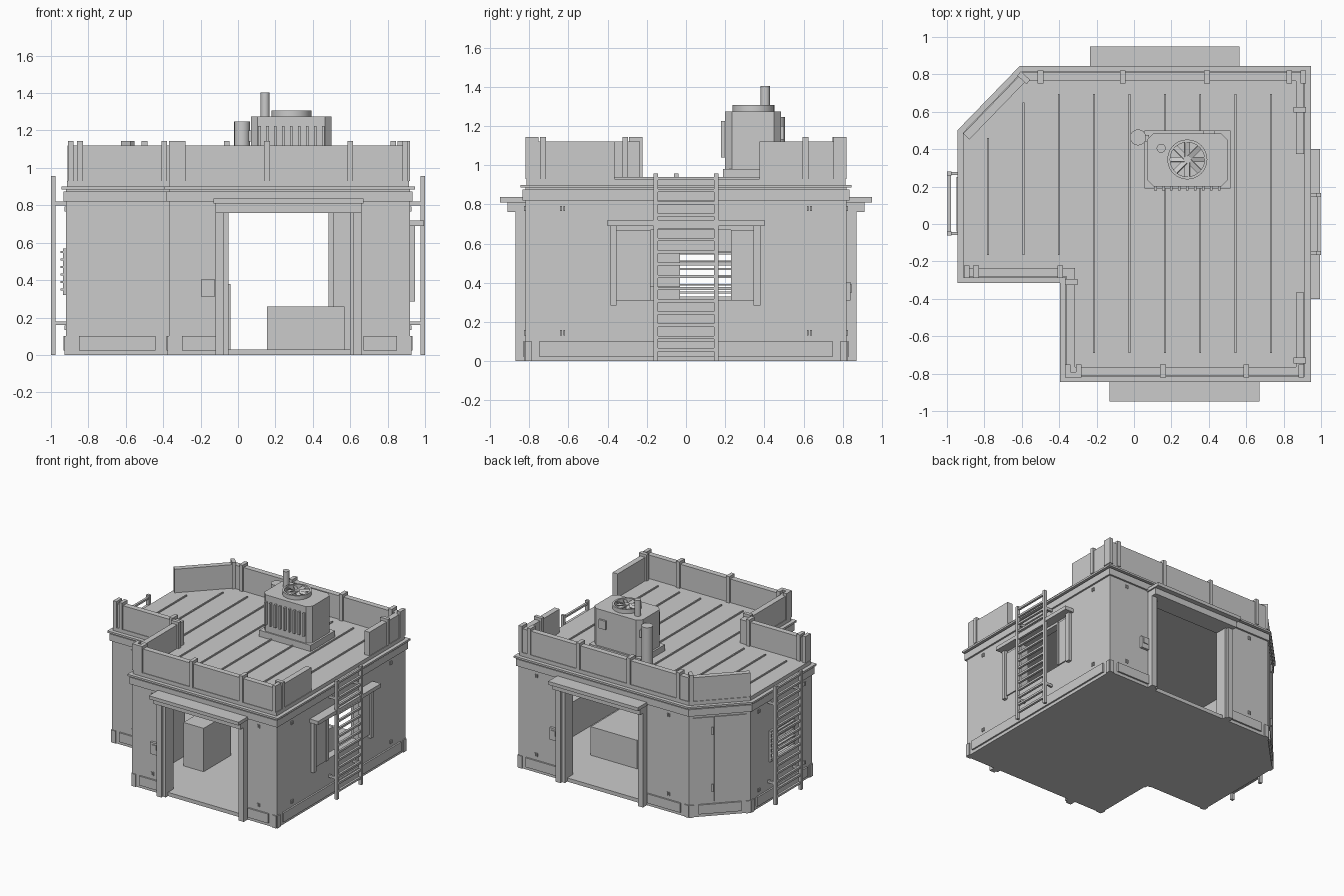
import bpy, bmesh, math
from mathutils import Matrix, Vector

cube = bpy.data.objects.get("Cube")
if cube:
    bpy.data.objects.remove(cube, do_unlink=True)

grey = bpy.data.materials.new("plain_grey")
grey.use_nodes = True
COLOUR = (0.6, 0.6, 0.6, 1)
grey.diffuse_color = COLOUR
grey.node_tree.nodes["Principled BSDF"].inputs["Base Color"].default_value = COLOUR

# Footprint, counter-clockwise, and the name of each of its edges
FOOT = [Vector(p) for p in ((-.92, -.29), (-.37, -.29), (-.37, -.82), (.92, -.82),
                            (.92, .82), (-.6, .82), (-.92, .49))]
NOTCH, RETURN, FRONT, RIGHT, BACK, CHAMFER, LEFT = range(len(FOOT))
THICK = .06
WALL_TOP = .9
DECK = .93


def finish(name, bm, smooth=False):
    bmesh.ops.recalc_face_normals(bm, faces=bm.faces)
    mesh = bpy.data.meshes.new(name)
    bm.to_mesh(mesh)
    bm.free()
    mesh.materials.append(grey)
    obj = bpy.data.objects.new(name, mesh)
    bpy.context.collection.objects.link(obj)
    if smooth:
        bpy.ops.object.select_all(action='DESELECT')
        obj.select_set(True)
        bpy.context.view_layer.objects.active = obj
        bpy.ops.object.shade_smooth_by_angle(angle=math.radians(40))
    return obj


def edge(i):
    """Start, unit direction, outward normal and length of a footprint edge."""
    a, b = FOOT[i], FOOT[(i + 1) % len(FOOT)]
    d = (b - a).normalized()
    return a, d, Vector((d.y, -d.x)), (b - a).length


def frame(i):
    a, d, n, _ = edge(i)
    return Matrix(((d.x, n.x, 0, a.x), (d.y, n.y, 0, a.y), (0, 0, 1, 0), (0, 0, 0, 1)))


def boxes(name, items, side=None):
    """Boxes (x0, x1, y0, y1, z0, z1); on a wall x runs along it and y points outward."""
    bm = bmesh.new()
    place = Matrix() if side is None else frame(side)
    for x0, x1, y0, y1, z0, z1 in items:
        m = Matrix.Translation(((x0 + x1) / 2, (y0 + y1) / 2, (z0 + z1) / 2))
        m = m @ Matrix.Diagonal((x1 - x0, y1 - y0, z1 - z0, 1))
        bmesh.ops.create_cube(bm, size=1, matrix=place @ m)
    return finish(name, bm)


def prism(name, points, z0, z1):
    bm = bmesh.new()
    face = bm.faces.new([bm.verts.new((p[0], p[1], z0)) for p in points])
    up = bmesh.ops.extrude_face_region(bm, geom=[face])["geom"]
    bmesh.ops.translate(bm, vec=(0, 0, z1 - z0),
                        verts=[v for v in up if isinstance(v, bmesh.types.BMVert)])
    return finish(name, bm)


def grown(offset):
    """Footprint with every edge moved outward."""
    out = []
    for i, p in enumerate(FOOT):
        n, m = edge(i - 1)[2] if i else edge(len(FOOT) - 1)[2], edge(i)[2]
        out.append(p + (n + m) * offset / (1 + n.dot(m)))
    return out


def tube(name, x, y, r, z0, z1, sides=16):
    bm = bmesh.new()
    bmesh.ops.create_cone(bm, cap_ends=True, segments=sides, radius1=r, radius2=r, depth=z1 - z0,
                          matrix=Matrix.Translation((x, y, (z0 + z1) / 2)))
    return finish(name, bm, True)


# Walls with their openings (start, end, sill, head)
openings = {FRONT: (.32, .97, .03, .76), BACK: (.435, 1.085, .03, .76),
            RIGHT: (.61, 1.07, .31, .67), LEFT: (.25, .52, .33, .56)}
for i in range(len(FOOT)):
    length = edge(i)[3] + (THICK if i == NOTCH else 0)
    if i in openings:
        a, b, low, high = openings[i]
        parts = [(0, a, -THICK, 0, 0, WALL_TOP), (b, length, -THICK, 0, 0, WALL_TOP),
                 (a, b, -THICK, 0, 0, low), (a, b, -THICK, 0, high, WALL_TOP)]
    else:
        parts = [(0, length, -THICK, 0, 0, WALL_TOP)]
    boxes(f"wall_{i}", parts, i)

# Floor, roof deck and cornice
prism("floor", grown(-.003), 0, .03)
prism("roof_deck", grown(-.005), .87, DECK)
prism("cornice_lower", grown(.014), .82, .875)
prism("cornice_upper", grown(.025), .885, .9)

# Skirting and corner feet
for i in range(len(FOOT)):
    length = edge(i)[3]
    runs = [(.07, length - .07)]
    if i in (FRONT, BACK):
        a, b = openings[i][:2]
        runs = [(.07, a - .07), (b + .07, length - .07)]
    boxes(f"skirting_{i}", [(a, b, 0, .013, .025, .1) for a, b in runs], i)
    boxes(f"corner_feet_{i}", [(0, .035, -.02, .008, 0, .1),
                               (length - .035, length, -.02, .008, 0, .1)], i)

# Doorways: posts, jambs, lintel and canopy
for i, label in ((FRONT, "front"), (BACK, "back")):
    a, b, _, top = openings[i]
    boxes(label + "_door_posts", [(a - .07, a - .025, 0, .05, 0, top),
                                  (b + .015, b + .06, 0, .05, 0, top)], i)
    boxes(label + "_door_jambs", [(a - .025, a, -.07, .03, 0, top),
                                  (b, b + .015, -.07, .03, 0, top)], i)
    boxes(label + "_door_lintel", [(a - .07, b + .06, -.07, .09, top, .81)], i)
    boxes(label + "_door_canopy", [(a - .08, b + .07, 0, .13, .81, .837)], i)
    k = a - .11
    boxes(label + "_door_control", [(k - .035, k + .035, 0, .02, .31, .405),
                                    (k - .02, k + .02, .02, .026, .35, .39)], i)

# Small paired wall clips, placed along each wall
clips = {NOTCH: (.185,), FRONT: (.185, 1.13), RIGHT: (.19, 1.45), BACK: (.16, 1.34), LEFT: (.1, .68)}
for i, spots in clips.items():
    boxes(f"wall_clips_{i}", [(s + o - .004, s + o + .004, 0, .008, z - .013, z + .013)
                              for s in spots for o in (-.008, .008) for z in (.145, .78)], i)

# Service panel on the chamfered wall
boxes("chamfer_panel", [(.03, .18, 0, .008, .12, .8), (.188, .43, 0, .008, .12, .8)], CHAMFER)
boxes("chamfer_handle", [(.165, .18, .008, .02, .2, .26), (.165, .18, .008, .02, .66, .72)], CHAMFER)

# Right window: hood, posts and side panels
boxes("window_hood", [(.42, 1.22, 0, .075, .69, .72)], RIGHT)
boxes("window_posts", [(.435, .465, 0, .027, .285, .69), (1.165, 1.2, 0, .027, .285, .69)], RIGHT)
boxes("window_panels", [(.465, .61, 0, .01, .31, .67), (1.07, 1.165, 0, .01, .31, .67)], RIGHT)
boxes("window_frame", [(.61, .64, -.05, .016, .31, .67), (1.05, 1.07, -.05, .016, .31, .67)], RIGHT)

# Left vent: frame and bars
boxes("vent_frame", [(.235, .25, 0, .015, .32, .57), (.52, .535, 0, .015, .32, .57),
                     (.25, .52, 0, .015, .56, .57), (.25, .52, 0, .015, .32, .33)], LEFT)
boxes("vent_bars", [(.24, .53, .01, .03, z, z + .01)
                    for z in (.345 + .04 * k for k in range(6))], LEFT)

# Ladders on both sides
for i, label, mid, half in ((RIGHT, "right", .82, .155), (LEFT, "left", .38, .16)):
    boxes(label + "_ladder_rails", [(mid + q * half - .011, mid + q * half + .011, .055, .08, 0, .957)
                                    for q in (-1, 1)], i)
    boxes(label + "_ladder_rungs", [(mid - half, mid + half, .058, .076, z, z + .016)
                                    for z in (.05 + .0625 * k for k in range(15))], i)
    boxes(label + "_ladder_brackets", [(mid + q * half - .008, mid + q * half + .008, 0, .06, z, z + .02)
                                       for q in (-1, 1) for z in (.16, .8)], i)

# Parapet runs (wall, start, end, post positions)
chamfer_len = edge(CHAMFER)[3]
parapets = [(NOTCH, .01, .605, (.025, .075, .525)), (RETURN, -.055, .52, (.02, .515)),
            (FRONT, .01, 1.28, (.015, .075, .525, .97, 1.265)), (RIGHT, .01, .455, (.09,)),
            (RIGHT, 1.195, 1.63, (1.43,)), (BACK, .01, 1.52, (.015, .09, .53, .98, 1.42)),
            (CHAMFER, 0, chamfer_len, (.02,))]
for n, (i, a, b, posts) in enumerate(parapets):
    boxes(f"parapet_{n}", [(a, b, -.055, -.01, DECK, 1.12)], i)
    boxes(f"parapet_posts_{n}", [(s - .015, s + .015, -.068, 0, DECK, 1.143) for s in posts], i)

# Roof ribs
ribs = []
for k in range(9):
    x = -.78 + .189 * k
    low = -.165 if k < 3 else -.69
    high = (.46, .65)[k] if k < 2 else .695
    ribs.append((x - .005, x + .005, low, high, DECK, DECK + .01))
boxes("roof_ribs", ribs)

# Rooftop cooling unit
boxes("unit_base", [(.055, .515, .19, .5, DECK, .98)])
c = .035
x0, x1, y0, y1 = .07, .5, .2, .485
prism("unit_body", [(x0, y0 + c), (x0 + c, y0), (x1 - c, y0), (x1, y0 + c),
                    (x1, y1 - c), (x1 - c, y1), (x0 + c, y1), (x0, y1 - c)], .98, 1.275)
boxes("unit_fins", [(x - .007, x + .007, .178, .2, 1.04, 1.225)
                    for x in (.115 + .0425 * k for k in range(9))])
boxes("unit_back_panel", [(.37, .43, .485, .5, 1.13, 1.2)])
fx, fy = .285, .345
bm = bmesh.new()
rings = []
for r, z in ((.107, 1.275), (.107, 1.308), (.092, 1.308), (.092, 1.275)):
    rings.append([bm.verts.new((fx + r * math.cos(t), fy + r * math.sin(t), z))
                  for t in (math.tau * k / 24 for k in range(24))])
for r, s in zip(rings, rings[1:] + rings[:1]):
    for k in range(24):
        j = (k + 1) % 24
        bm.faces.new((r[k], r[j], s[j], s[k]))
finish("fan_ring", bm, True)
bm = bmesh.new()
for k in range(8):
    m = (Matrix.Translation((fx, fy, 1.295)) @ Matrix.Rotation(math.tau * k / 8, 4, 'Z')
         @ Matrix.Translation((.055, 0, 0)) @ Matrix.Rotation(.35, 4, 'X')
         @ Matrix.Diagonal((.085, .028, .006, 1)))
    bmesh.ops.create_cube(bm, size=1, matrix=m)
finish("fan_blades", bm)
tube("fan_hub", fx, fy, .02, 1.275, 1.306)
tube("thin_pipe", .145, .405, .024, 1.27, 1.403)
tube("wide_pipe", .022, .463, .043, DECK, 1.247)
boxes("pipe_link", [(.02, .08, .44, .475, 1.14, 1.2)])

# Interior furniture
boxes("low_counter", [(.155, .57, 0, .4, .03, .26)])
boxes("cabinet", [(-.22, -.04, -.38, -.03, .03, .38)])
